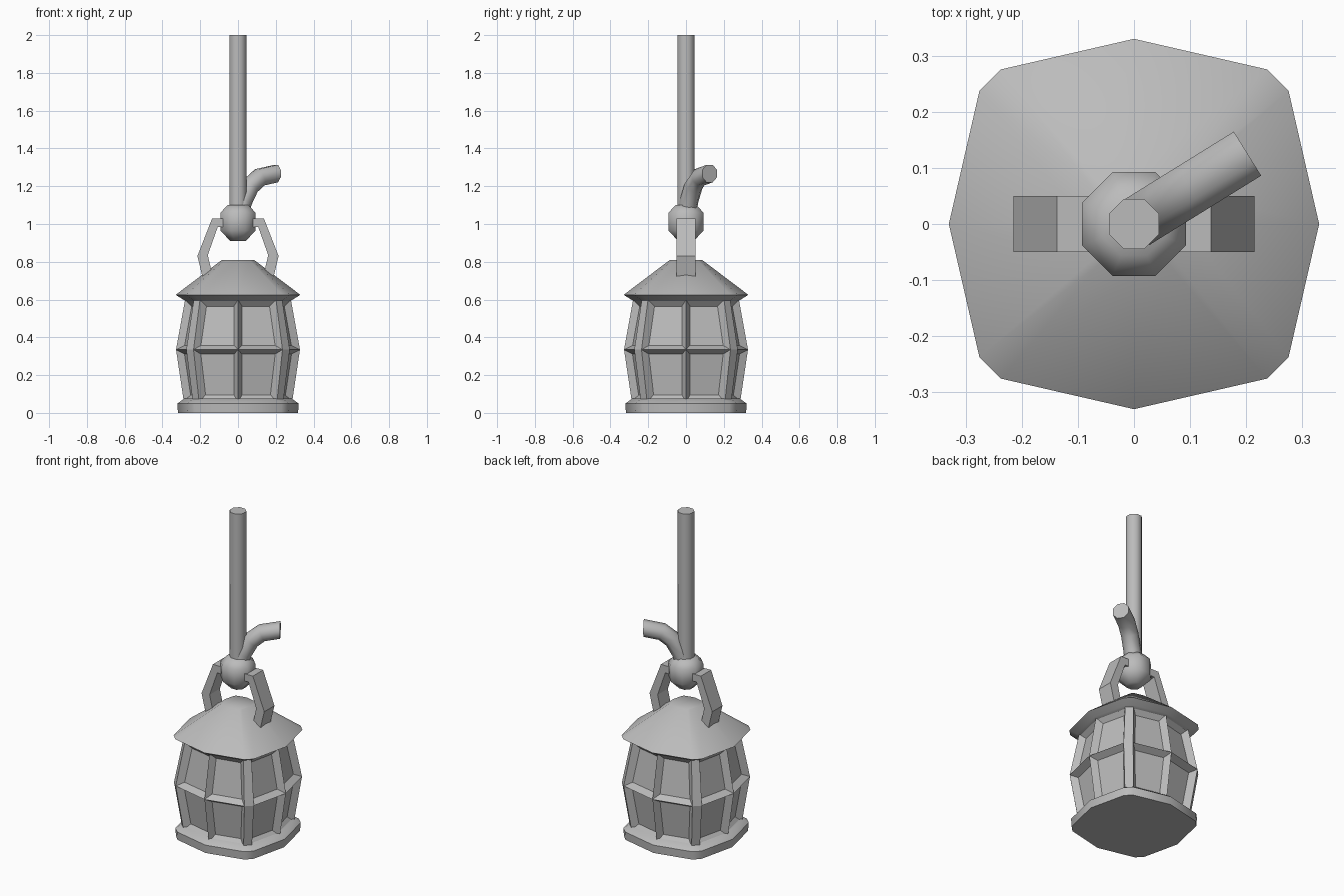
import bpy, bmesh
from math import cos, sin, pi, radians
from mathutils import Vector

if "Cube" in bpy.data.objects:
    bpy.data.objects.remove(bpy.data.objects["Cube"], do_unlink=True)

grey = bpy.data.materials.new("plain grey")
grey.use_nodes = True
COLOUR = (0.5, 0.5, 0.5, 1)
grey.diffuse_color = COLOUR
grey.node_tree.nodes["Principled BSDF"].inputs["Base Color"].default_value = COLOUR


def finish(name, bm, angle):
    bmesh.ops.recalc_face_normals(bm, faces=bm.faces)
    mesh = bpy.data.meshes.new(name)
    bm.to_mesh(mesh)
    bm.free()
    obj = bpy.data.objects.new(name, mesh)
    bpy.context.collection.objects.link(obj)
    mesh.materials.append(grey)
    bpy.ops.object.select_all(action='DESELECT')
    obj.select_set(True)
    bpy.context.view_layer.objects.active = obj
    bpy.ops.object.shade_smooth_by_angle(angle=radians(angle))
    return obj


def loft(rings):
    """Skin a list of closed point rings and cap both ends."""
    bm = bmesh.new()
    loops = [[bm.verts.new(p) for p in ring] for ring in rings]
    n = len(loops[0])
    for a, b in zip(loops, loops[1:]):
        for i in range(n):
            j = (i + 1) % n
            bm.faces.new((a[i], a[j], b[j], b[i]))
    bm.faces.new(loops[0])
    bm.faces.new(loops[-1])
    return bm


# Lantern footprint: bowed sides with chamfered corners, for an outer reach of 1
SIDE = [(0, -1), (0.718, -0.835), (0.835, -0.718)]
OUTLINE = []
for k in range(4):
    for x, y in SIDE:
        for _ in range(k):
            x, y = -y, x
        OUTLINE.append((x, y))


def footprint(profile):
    return loft([[(x * r, y * r, z) for x, y in OUTLINE] for r, z in profile])


def octagon(r, z):
    return [(r * cos(pi / 8 + i * pi / 4), r * sin(pi / 8 + i * pi / 4), z) for i in range(8)]


finish("base", footprint([(0.318, 0), (0.321, 0.05), (0.285, 0.075)]), 50)
finish("roof", footprint([(0.27, 0.59), (0.29, 0.6), (0.33, 0.625), (0.085, 0.81)]), 50)

# Glazed body: every wide face becomes a sunken pane with sloping bars
bm = footprint([(0.287, 0.06), (0.328, 0.335), (0.28, 0.6)])
panes = [f for f in bm.faces if len(f.verts) == 4 and f.calc_area() > 0.03]
bmesh.ops.recalc_face_normals(bm, faces=bm.faces)
bmesh.ops.inset_individual(bm, faces=panes, thickness=0.042, depth=-0.035)
finish("lantern_body", bm, 20)

# Knot and hanging rope
finish("knot", loft([octagon(r, z) for r, z in
                     [(0.045, 0.91), (0.1, 0.965), (0.1, 1.06), (0.06, 1.1)]]), 60)
finish("hanging_rope", loft([octagon(0.048, 1.06), octagon(0.048, 2.0)]), 50)

# Loose rope end, swept along a bend in a vertical plane
out = Vector((0.85, 0.527, 0)).normalized()
side = out.cross(Vector((0, 0, 1)))
path = [out * s + Vector((0, 0, z)) for s, z in
        [(0.01, 1.05), (0.03, 1.12), (0.075, 1.2), (0.135, 1.247), (0.238, 1.267)]]
rings = []
for i, p in enumerate(path):
    t = (path[min(i + 1, len(path) - 1)] - path[max(i - 1, 0)]).normalized()
    if i == len(path) - 1:
        t = out
    up = side.cross(t)
    rings.append([p + side * x + up * y for x, y, _ in octagon(0.05, 0)])
finish("loose_rope_end", loft(rings), 50)

# Handle arms joining the roof to the knot
ARM = [(0.05, 1.03), (0.137, 1.03), (0.215, 0.83), (0.188, 0.72),
       (0.14, 0.75), (0.16, 0.835), (0.107, 0.985), (0.05, 0.985)]
for name, s in (("left_handle_arm", 1), ("right_handle_arm", -1)):
    finish(name, loft([[(s * x, y, z) for x, z in ARM] for y in (-0.05, 0.05)]), 30)
